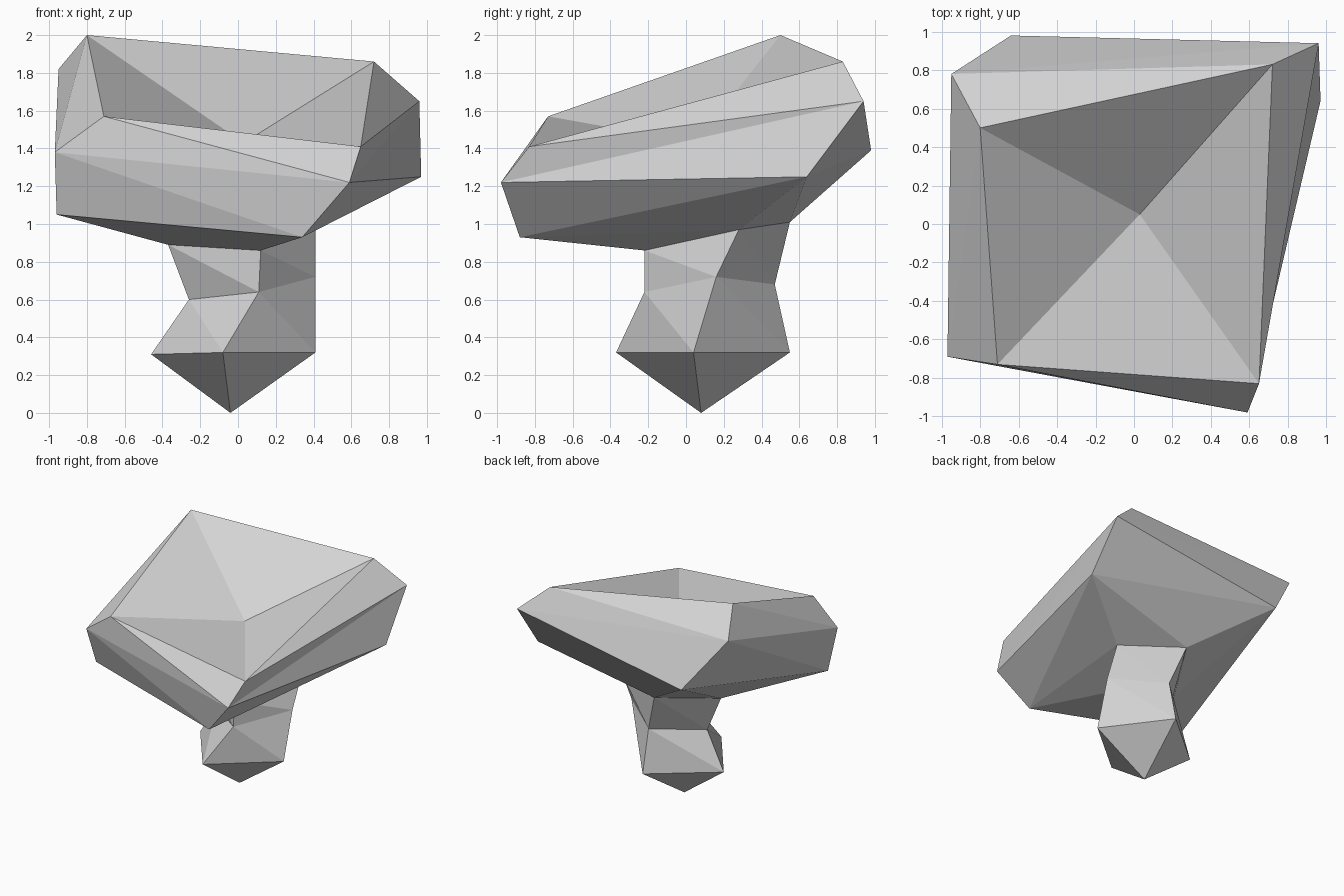
import bpy
import bmesh

cube = bpy.data.objects.get("Cube")
if cube:
    bpy.data.objects.remove(cube, do_unlink=True)


def make_material(name, colour):
    mat = bpy.data.materials.new(name)
    mat.use_nodes = True
    mat.diffuse_color = colour
    mat.node_tree.nodes["Principled BSDF"].inputs["Base Color"].default_value = colour
    return mat


def loft(name, rings, mat, top=None, tip=None):
    """Skin four-sided cross-sections, listed from top to bottom, with optional end points."""
    bm = bmesh.new()
    loops = [[bm.verts.new(point) for point in ring] for ring in rings]
    sides = len(loops[0])
    for upper, lower in zip(loops, loops[1:]):
        for i in range(sides):
            k = (i + 1) % sides
            bm.faces.new((upper[i], lower[i], lower[k]))
            bm.faces.new((upper[i], lower[k], upper[k]))
    # Fans that close the ends
    if top:
        centre = bm.verts.new(top)
        for i in range(sides):
            bm.faces.new((centre, loops[0][i], loops[0][(i + 1) % sides]))
    if tip:
        point = bm.verts.new(tip)
        for i in range(sides):
            bm.faces.new((loops[-1][(i + 1) % sides], loops[-1][i], point))
    mesh = bpy.data.meshes.new(name)
    bm.to_mesh(mesh)
    bm.free()
    mesh.materials.append(mat)
    obj = bpy.data.objects.new(name, mesh)
    bpy.context.scene.collection.objects.link(obj)
    return obj


grey = make_material("plain grey", (0.65, 0.65, 0.65, 1))

# Cross-sections run front left, back left, back right, front right
rim = [(0.65, -0.83, 1.41), (0.72, 0.83, 1.86), (-0.8, 0.5, 2), (-0.71, -0.73, 1.57)]
brim = [(0.59, -0.98, 1.22), (0.96, 0.94, 1.65), (-0.95, 0.78, 1.82), (-0.97, -0.69, 1.38)]
skirt = [(0.34, -0.88, 0.93), (0.97, 0.64, 1.25), (-0.64, 0.98, 1.39), (-0.96, -0.57, 1.05)]
neck = [(0.12, -0.22, 0.86), (0.41, 0.28, 0.97), (-0.08, 0.55, 1.01), (-0.37, 0.05, 0.89)]
waist = [(0.11, -0.22, 0.64), (0.41, 0.16, 0.72), (0.03, 0.47, 0.68), (-0.26, 0.08, 0.6)]
foot = [(-0.08, -0.37, 0.32), (0.41, 0.04, 0.32), (0.03, 0.55, 0.32), (-0.46, 0.14, 0.31)]

# Tilted cap with a sunken top
loft("cap", [rim, brim, skirt, neck], grey, top=(0.03, 0.05, 1.43))

# Twisted stem ending in a point
loft("stem", [neck, waist, foot], grey, tip=(-0.04, 0.08, 0))
